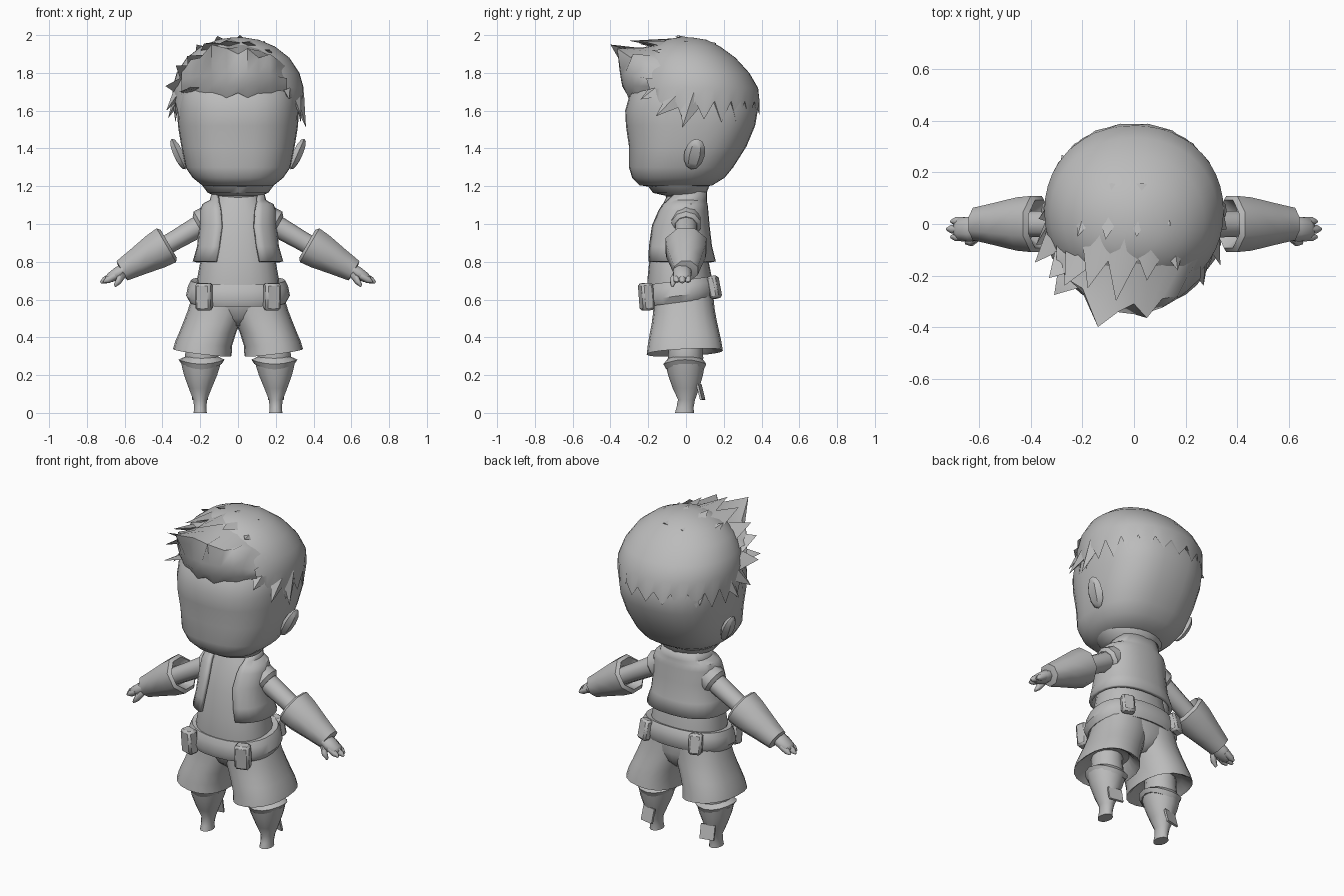
import bpy, bmesh, math, random
from mathutils import Vector, Matrix

random.seed(4)
grey = bpy.data.materials.new("plain_grey")
grey.diffuse_color = (0.5, 0.5, 0.5, 1)


def finish(name, bm, mirror=False, solid=0, angle=40):
    bmesh.ops.recalc_face_normals(bm, faces=bm.faces)
    me = bpy.data.meshes.new(name)
    bm.to_mesh(me)
    bm.free()
    ob = bpy.data.objects.new(name, me)
    bpy.context.collection.objects.link(ob)
    me.materials.append(grey)
    bpy.ops.object.select_all(action='DESELECT')
    ob.select_set(True)
    bpy.context.view_layer.objects.active = ob
    bpy.ops.object.shade_smooth_by_angle(angle=math.radians(angle))
    if solid:
        m = ob.modifiers.new("thickness", 'SOLIDIFY')
        m.thickness, m.offset = solid, 0
    if mirror:
        m = ob.modifiers.new("mirror", 'MIRROR')
        m.use_mirror_merge = False
    return ob


def loft(name, rings, caps=(True, True), wrap=True, **kw):
    bm = bmesh.new()
    rows = [[bm.verts.new(p) for p in r] for r in rings]
    n = len(rows[0])
    for a, b in zip(rows, rows[1:]):
        for i in range(n if wrap else n - 1):
            j = (i + 1) % n
            bm.faces.new((a[i], a[j], b[j], b[i]))
    if caps[0]:
        bm.faces.new(rows[0])
    if caps[1]:
        bm.faces.new(rows[-1])
    return finish(name, bm, **kw)


def oval(z, rx, yf, yb, cx=0, e=2.0, n=24, gap=0, kx=0, ky=0):
    """Horizontal rounded ring; angle zero faces front, gap leaves it open there."""
    a0 = math.asin((gap / rx) ** (e / 2)) if gap else 0
    pts = []
    for i in range(n):
        a = a0 + (2 * math.pi - 2 * a0) * i / (n - 1 if gap else n)
        s, c = math.sin(a), math.cos(a)
        x = rx * math.copysign(abs(s) ** (2 / e), s)
        y = (yf + yb) / 2 - (yb - yf) / 2 * math.copysign(abs(c) ** (2 / e), c)
        pts.append((cx + x, y, z + kx * x + ky * y))
    return pts


def limb_ring(t, ry, rv, yc=0, vc=0, n=10):
    """Ring at distance t along the sloping arm."""
    d, v = Vector((0.866, 0, -0.5)), Vector((0.5, 0, 0.866))
    p = Vector((0.15, yc, 1.02)) + d * t + v * vc
    return [p + Vector((0, ry * math.cos(a), 0)) + v * rv * math.sin(a)
            for a in (2 * math.pi * (i + 0.5) / n for i in range(n))]


def block(name, loc, size, rot_x=0, rot_z=0, bevel=0.012, **kw):
    bm = bmesh.new()
    m = (Matrix.Translation(loc) @ Matrix.Rotation(rot_z, 4, 'Z')
         @ Matrix.Rotation(rot_x, 4, 'X') @ Matrix.Diagonal((*size, 1)))
    bmesh.ops.create_cube(bm, size=1, matrix=m)
    if bevel:
        bmesh.ops.bevel(bm, geom=bm.edges[:], offset=bevel, segments=1, affect='EDGES')
    return finish(name, bm, **kw)


# Head, collar under it, ears
loft("head", [oval(*r, e=2.5, n=32) for r in (
    (1.195, .12, -.18, .09), (1.205, .19, -.245, .14), (1.245, .24, -.285, .205),
    (1.30, .278, -.302, .25), (1.41, .30, -.302, .32), (1.52, .318, -.318, .366),
    (1.60, .322, -.322, .38), (1.68, .318, -.30, .365), (1.76, .29, -.25, .33), (1.84, .22, -.18, .24))])
loft("neck_collar", [oval(*r) for r in (
    (1.10, .09, -.08, .085), (1.15, .12, -.11, .095), (1.165, .16, -.175, .11), (1.205, .19, -.205, .125))])
bm = bmesh.new()
bmesh.ops.create_uvsphere(bm, u_segments=6, v_segments=6, radius=1, matrix=(
    Matrix.Translation((.315, .045, 1.37)) @ Matrix.Rotation(.42, 4, 'Y')
    @ Matrix.Rotation(-.2, 4, 'X') @ Matrix.Diagonal((.03, .055, .09, 1))))
finish("ears", bm, mirror=True)

# Hair cap with a jagged lower rim
SKULL = ((1.50, .33, -.30, .372), (1.62, .345, -.30, .397), (1.72, .348, -.285, .382),
         (1.80, .325, -.265, .335), (1.88, .272, -.23, .262), (1.94, .195, -.17, .18),
         (1.975, .11, -.11, .11), (1.988, .03, -.04, .03))


def skull(z):
    for a, b in zip(SKULL, SKULL[1:]):
        if z <= b[0]:
            f = (z - a[0]) / (b[0] - a[0])
            return [p + (q - p) * f for p, q in zip(a[1:], b[1:])]


N = 44
rim = []
for i in range(N):
    front = math.cos(2 * math.pi * i / N) > .6
    z = 1.70 if front else (1.65 if i % 2 else 1.56 + random.uniform(-.03, .03))
    rim.append(oval(z, *skull(z), n=N, e=2.1)[i])
loft("hair_cap", [oval(1.67, .315, -.27, .36, n=N), rim] +
     [oval(*r, n=N, e=2.1) for r in SKULL[2:]], angle=50)

# Swept-up fringe: columns of (x, tip y, tip z)
COLS = ((-.30, -.15, 1.80), (-.25, -.22, 1.87), (-.20, -.25, 1.88), (-.14, -.40, 1.95), (-.06, -.34, 1.93),
        (0, -.31, 1.90), (.05, -.365, 1.93), (.11, -.29, 1.88), (.17, -.28, 1.90), (.21, -.20, 1.84),
        (.26, -.14, 1.77))
rows = [[], [], [], [], [], []]
for k, (x, ty, tz) in enumerate(COLS):
    b = 2.1 * x * x
    for row, p in zip(rows, ((-.31 + b, 1.668 + .025 * (k % 2)), (-.338 + b, 1.73),
                             (-.35 + b, 1.80 - b * .2), (ty, tz),
                             (-.23 + b * .8, 1.935 - b * .7), (-.08, 1.965 - b))):
        row.append((x, *p))
loft("hair_fringe", rows, caps=(False, False), wrap=False, angle=55)

# Separate pointed locks: base, tip, width
LOCKS = (
    ((-.22, -.17, 1.72), (-.31, -.275, 1.70), .20), ((-.24, -.12, 1.80), (-.33, -.21, 1.84), .19),
    ((-.28, -.02, 1.76), (-.385, -.15, 1.73), .20), ((-.31, .0, 1.72), (-.38, -.08, 1.60), .17),
    ((-.31, .07, 1.71), (-.37, .02, 1.56), .15), ((-.19, -.08, 1.87), (-.27, -.24, 1.89), .20),
    ((-.12, -.02, 1.94), (-.18, -.25, 1.955), .20), ((-.03, -.02, 1.96), (-.07, -.30, 1.97), .20),
    ((.07, -.02, 1.95), (.05, -.22, 1.965), .20), ((.14, -.02, 1.91), (.17, -.18, 1.92), .18),
    ((-.08, .15, 1.925), (-.11, -.06, 1.995), .20), ((.03, .15, 1.935), (.01, -.05, 2.0), .20),
    ((.12, .15, 1.905), (.14, -.01, 1.97), .18), ((-.16, .12, 1.885), (-.22, -.05, 1.95), .18),
    ((.31, -.02, 1.70), (.335, -.16, 1.57), .15), ((.325, .04, 1.69), (.36, -.02, 1.51), .15),
    ((.26, -.10, 1.75), (.27, -.24, 1.66), .18), ((-.27, .20, 1.68), (-.28, .27, 1.58), .10))
bm = bmesh.new()
for b, t, w in LOCKS:
    b, t = Vector(b), Vector(t)
    n = (b - Vector((0, .03, 1.6))).normalized()
    side = (t - b).cross(n).normalized() * w / 2
    q = [bm.verts.new(p) for p in (b + side - n * .015, b + n * .025, b - side - n * .015, b - n * .05)]
    tip = bm.verts.new(t)
    bm.faces.new(q)
    for i in range(4):
        bm.faces.new((q[i], q[(i + 1) % 4], tip))
finish("hair_locks", bm, angle=45)

# Shirt and open vest
loft("shirt", [oval(*r, e=2.3) for r in (
    (.60, .22, -.20, .14), (.70, .218, -.205, .14), (.80, .20, -.195, .12), (.95, .175, -.175, .10),
    (1.06, .16, -.14, .09), (1.12, .125, -.115, .085), (1.17, .105, -.09, .08))])
loft("vest", [oval(z, rx, yf, yb, e=2.4, n=25, gap=g) for z, rx, yf, yb, g in (
    (.80, .23, -.205, .148, .115), (.88, .207, -.20, .128, .10), (.99, .195, -.18, .115, .085),
    (1.07, .192, -.145, .108, .09), (1.10, .18, -.128, .105, .095), (1.12, .142, -.115, .10, .10),
    (1.17, .128, -.085, .10, .108))],
     caps=(False, False), wrap=False, solid=.02)

# Arms, shoulder rims, gloves and fingers
loft("arms", [limb_ring(*r) for r in ((-.04, .055, .05), (.06, .06, .058), (.2, .055, .052), (.33, .05, .05))],
     mirror=True)
loft("vest_arm_rims", [limb_ring(*r) for r in (
    (-.03, .08, .08), (.05, .08, .082), (.068, .062, .062))], mirror=True)
loft("gloves", [limb_ring(*r, n=8) for r in (
    (.30, .06, .055), (.25, .10, .092), (.265, .118, .112), (.33, .112, .105), (.44, .088, .082),
    (.535, .068, .064), (.54, .045, .04))], mirror=True, angle=50)
loft("palms", [limb_ring(*r, n=8) for r in (
    (.50, .045, .035, -.02), (.56, .052, .036, -.02), (.61, .046, .028, -.02), (.63, .03, .015, -.02))],
     mirror=True, angle=60)
for k, (y, v, end) in enumerate(((-.05, -.004, .65), (-.02, .002, .665), (.01, -.004, .65))):
    loft("finger_%d" % (k + 1), [limb_ring(t, r, r, y, v, n=6) for t, r in (
        (.58, .02), (end - .025, .019), (end, .006))], mirror=True, angle=65)
loft("thumbs", [limb_ring(t, r, r, y, v, n=6) for t, r, y, v in (
    (.53, .02, -.045, -.015), (.575, .02, -.068, -.035), (.61, .008, -.072, -.05))], mirror=True, angle=65)

# Belt, higher at the back, with four pouches
loft("belt", [oval(z, rx, yf, yb, e=2.3, n=28, ky=.13) for z, rx, yf, yb in (
    (.60, .22, -.19, .14), (.59, .255, -.215, .16), (.625, .275, -.228, .175),
    (.675, .265, -.222, .17), (.705, .25, -.21, .155), (.70, .21, -.19, .13))])
block("front_pouches", (.18, -.21, .615), (.085, .065, .145), rot_x=.08, rot_z=.3, mirror=True)
block("back_pouches", (.17, .15, .665), (.075, .05, .12), rot_x=.2, rot_z=-.35, mirror=True)

# Shorts: seat between two flared legs that meet at the crotch
loft("shorts_seat", [oval(*r, e=2.3) for r in (
    (.46, .04, -.10, .09), (.50, .12, -.15, .13), (.56, .22, -.172, .148), (.64, .225, -.19, .145))], angle=60)
loft("shorts_legs", [oval(z, rx, yf, yb, cx=cx, e=2.3, n=20, kx=kx, ky=.05) for z, rx, yf, yb, cx, kx in (
    (.38, .11, -.12, .12, .19, 0), (.33, .14, -.185, .175, .19, .12), (.32, .155, -.208, .195, .189, .12),
    (.37, .150, -.202, .187, .181, .08), (.43, .151, -.192, .174, .159, 0), (.48, .152, -.182, .163, .138, 0),
    (.54, .153, -.174, .152, .114, 0), (.61, .150, -.17, .145, .095, 0))], mirror=True, angle=50)

# Knees, wide-topped boots with pointed cuffs, heel tabs
loft("knees", [oval(z, r, -r * 1.05, r, cx=.192, n=14) for z, r in (
    (.25, .08), (.29, .092), (.33, .088), (.42, .085))], mirror=True)
loft("boots", [oval(z, rx, yf, yb, cx=cx, n=14) for z, rx, yf, yb, cx in (
    (0, .036, -.058, .042, .2), (.03, .033, -.05, .04, .2), (.07, .038, -.042, .048, .2),
    (.13, .062, -.07, .07, .2), (.20, .09, -.095, .09, .198), (.26, .107, -.108, .1, .196))], mirror=True)
cuff = []
for z, r, dip in ((.245, .107, .015), (.27, .122, .012), (.295, .093, 0)):
    cuff.append([(x, y, z - dip * math.cos(4 * math.pi * i / 16))
                 for i, (x, y, _) in enumerate(oval(z, r, -r * .98, r * .88, cx=.193, n=16))])
loft("boot_cuffs", cuff, mirror=True, angle=40)
block("boot_tabs", (.2, .078, .11), (.085, .012, .085), rot_x=.25, rot_z=-.2, bevel=0, mirror=True)
